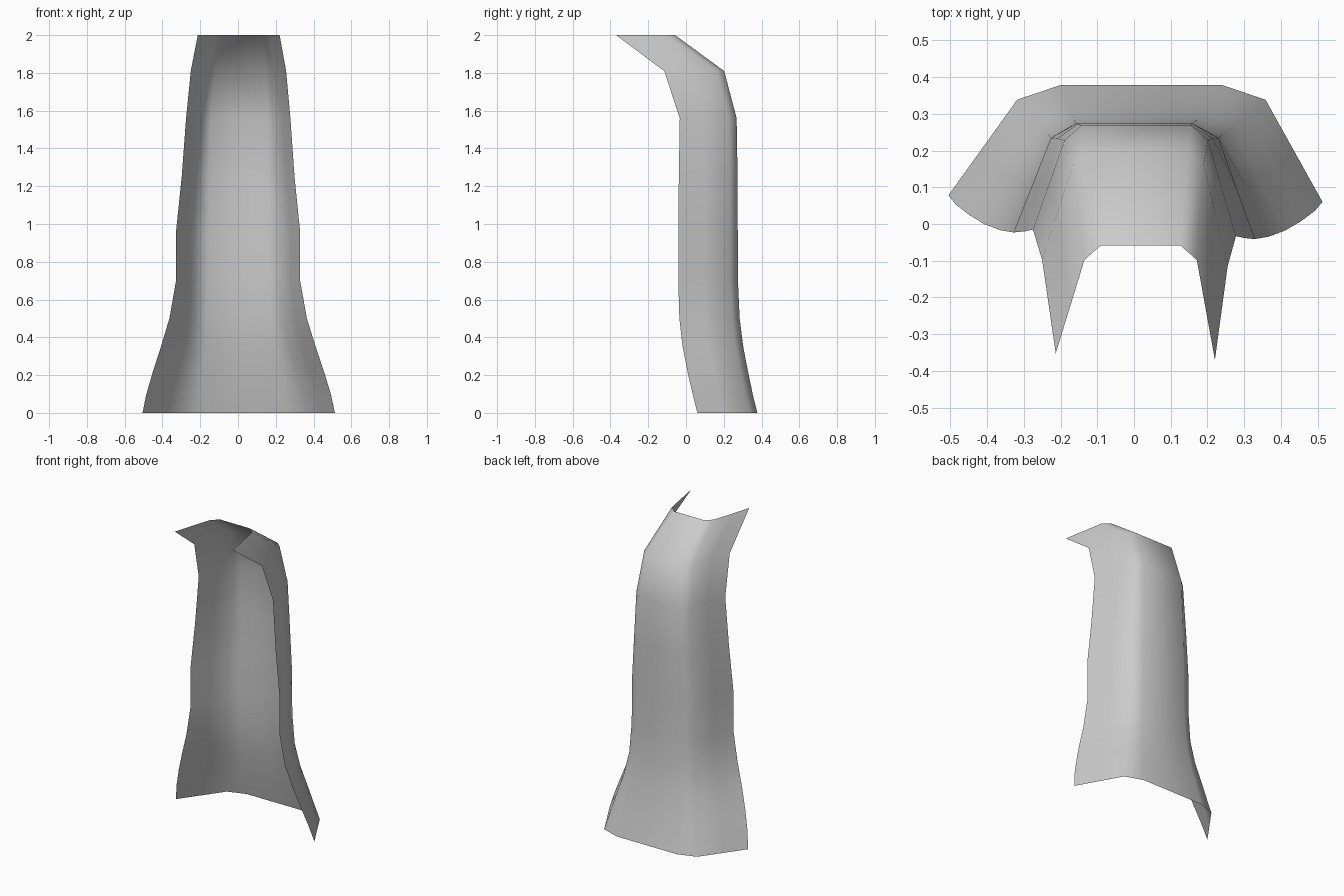
import bpy, bmesh

# Cape cross-sections, bottom to top:
# z, front edge x, front edge y, corner x, flat back half-width, back y, sideways shift
ROWS = [
    (0.00, 0.505, 0.060, 0.338, 0.220, 0.378, 0.020),
    (0.10, 0.485, 0.035, 0.320, 0.210, 0.353, 0.016),
    (0.22, 0.450, 0.008, 0.295, 0.195, 0.328, 0.012),
    (0.35, 0.408, -0.018, 0.263, 0.180, 0.303, 0.008),
    (0.50, 0.363, -0.035, 0.238, 0.168, 0.284, 0.004),
    (0.70, 0.328, -0.041, 0.228, 0.160, 0.275, 0.002),
    (0.96, 0.328, -0.041, 0.228, 0.158, 0.274, 0.002),
    (1.25, 0.298, -0.038, 0.212, 0.155, 0.273, 0.003),
    (1.56, 0.275, -0.033, 0.195, 0.150, 0.268, 0.006),
    (1.81, 0.250, -0.115, 0.178, 0.135, 0.202, 0.012),
    (2.00, 0.213, -0.370, 0.153, 0.108, -0.058, 0.018),
]


def section(z, fx, fy, cx, flat, by, shift):
    """U-shaped row running from the left front edge round the back to the right."""
    cy = by - 0.040
    left = (-fx, fy + 0.018)
    right = (fx + shift * 0.4, fy)
    lc, rc = (-cx + shift, cy), (cx + shift, cy)
    mid = lambda a, b: ((a[0] + b[0]) / 2, (a[1] + b[1]) / 2)
    pts = [left, mid(left, lc), lc, (-flat + shift, by), (shift, by),
           (flat + shift, by), rc, mid(rc, right), right]
    return [(x, y, z) for x, y in pts]


# Cape: one open sheet lofted through the rows
bm = bmesh.new()
rows = [[bm.verts.new(p) for p in section(*r)] for r in ROWS]
for low, high in zip(rows, rows[1:]):
    for i in range(len(low) - 1):
        bm.faces.new((low[i + 1], low[i], high[i], high[i + 1]))
for f in bm.faces:
    f.smooth = True
mesh = bpy.data.meshes.new("cape")
bm.to_mesh(mesh)
bm.free()
cape = bpy.data.objects.new("cape", mesh)
bpy.context.collection.objects.link(cape)
